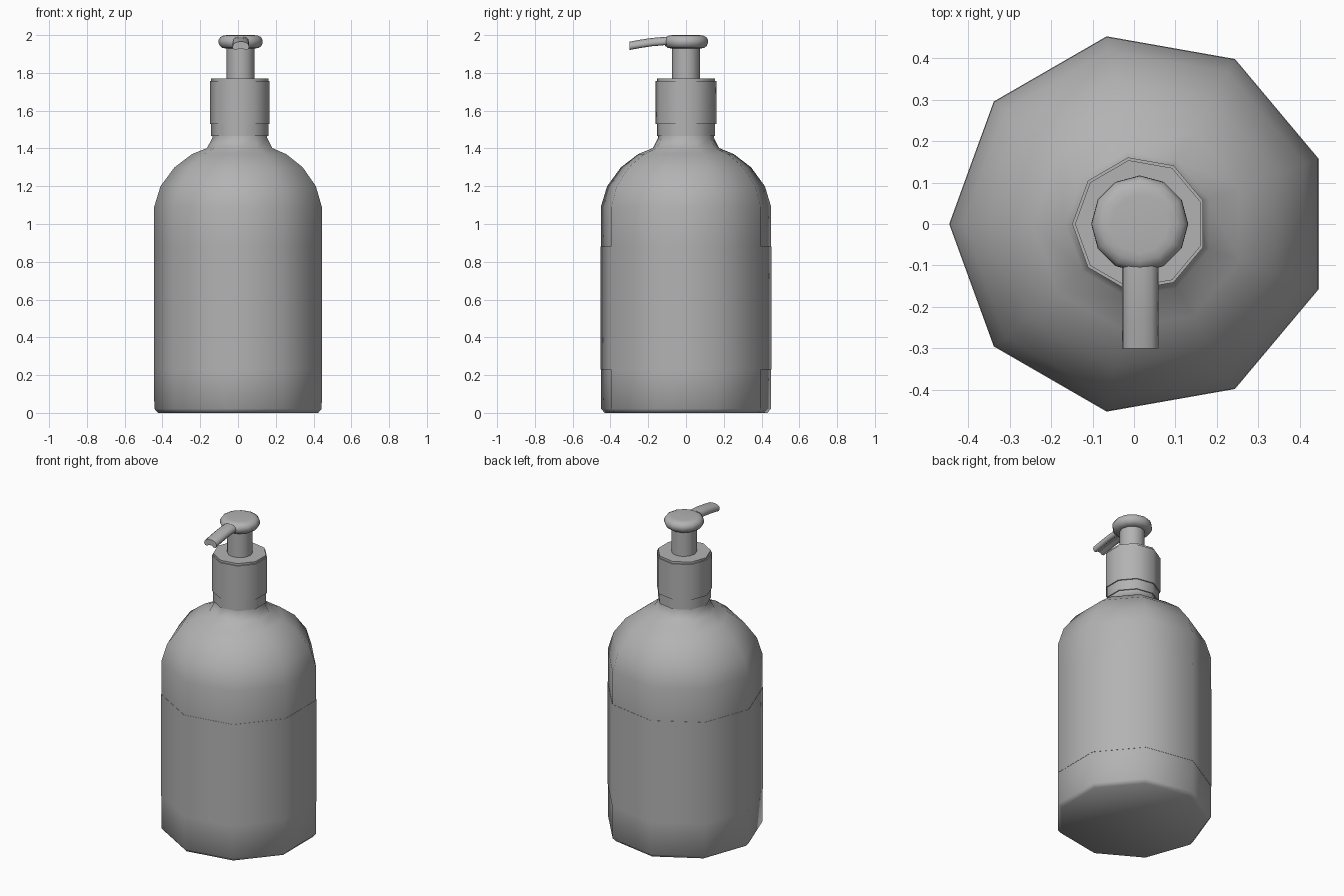
import bpy, bmesh, math

if "Cube" in bpy.data.objects:
    bpy.data.objects.remove(bpy.data.objects["Cube"])

CX = 0.0138  # turning axis of the nine-sided bottle

# Dark grey plastic for every part
GREY = bpy.data.materials.new("dark_grey_plastic")
GREY.diffuse_color = (0.45, 0.45, 0.45, 1)
GREY.use_nodes = True
GREY.node_tree.nodes["Principled BSDF"].inputs["Base Color"].default_value = GREY.diffuse_color


def finish(bm, name, angle):
    bmesh.ops.recalc_face_normals(bm, faces=bm.faces)
    mesh = bpy.data.meshes.new(name)
    bm.to_mesh(mesh)
    bm.free()
    mesh.materials.append(GREY)
    ob = bpy.data.objects.new(name, mesh)
    bpy.context.collection.objects.link(ob)
    bpy.ops.object.select_all(action='DESELECT')
    ob.select_set(True)
    bpy.context.view_layer.objects.active = ob
    bpy.ops.object.shade_smooth_by_angle(angle=math.radians(angle))
    return ob


def skin(name, rings, closed=False, angle=55):
    """Join equal-sized rings of points with faces; cap the ends or close the loop."""
    bm = bmesh.new()
    loops = [[bm.verts.new(p) for p in ring] for ring in rings]
    pairs = list(zip(loops, loops[1:]))
    if closed:
        pairs.append((loops[-1], loops[0]))
    else:
        bm.faces.new(loops[0])
        bm.faces.new(loops[-1])
    n = len(loops[0])
    for a, b in pairs:
        for i in range(n):
            j = (i + 1) % n
            bm.faces.new((a[i], a[j], b[j], b[i]))
    return finish(bm, name, angle)


def lathe(name, profile, sides=9, closed=False, angle=55):
    """Turn (radius, height) points; one corner points to -x."""
    turn = [math.pi + 2 * math.pi * i / sides for i in range(sides)]
    rings = [[(CX + r * math.cos(t), r * math.sin(t), z) for t in turn]
             for r, z in profile]
    return skin(name, rings, closed, angle)


# Bottle with rounded shoulders and neck
lathe("bottle_body", [
    (0.437, 0), (0.457, 0.022), (0.458, 0.23), (0.458, 0.88),
    (0.458, 1.09), (0.424, 1.20), (0.35, 1.30), (0.257, 1.37),
    (0.178, 1.402), (0.150, 1.455), (0.148, 1.50)])

# Wrap-around label, a very thin sleeve
lathe("label", [(0.457, 0.23), (0.4595, 0.23), (0.4595, 0.88), (0.457, 0.88)],
      closed=True)

# Collar and the slightly wider sleeve around it
lathe("collar", [(0.156, 1.465), (0.156, 1.77)])
lathe("collar_sleeve", [(0.154, 1.53), (0.163, 1.53), (0.163, 1.757), (0.154, 1.757)],
      closed=True)

# Pump stem and rounded head
lathe("pump_stem", [(0.074, 1.76), (0.074, 1.95)], sides=12)
lathe("pump_head", [
    (0.075, 1.929), (0.096, 1.932), (0.110, 1.943), (0.117, 1.960),
    (0.116, 1.975), (0.107, 1.990), (0.090, 1.998), (0.070, 2.0)], sides=12)

# Spout: an arched section with a shallow channel beneath, swept forward and down
half = [(0.010, -0.012), (0.022, -0.021), (0.036, -0.020), (0.044, -0.008),
        (0.041, 0.008), (0.028, 0.019), (0.010, 0.023)]
section = half + [(-x, z) for x, z in reversed(half)]
path = [(-0.05, 1.968), (-0.11, 1.968), (-0.18, 1.962), (-0.24, 1.953), (-0.30, 1.942)]
skin("spout", [[(CX + 0.001 + x, y, zc + z) for x, z in section] for y, zc in path], angle=60)
